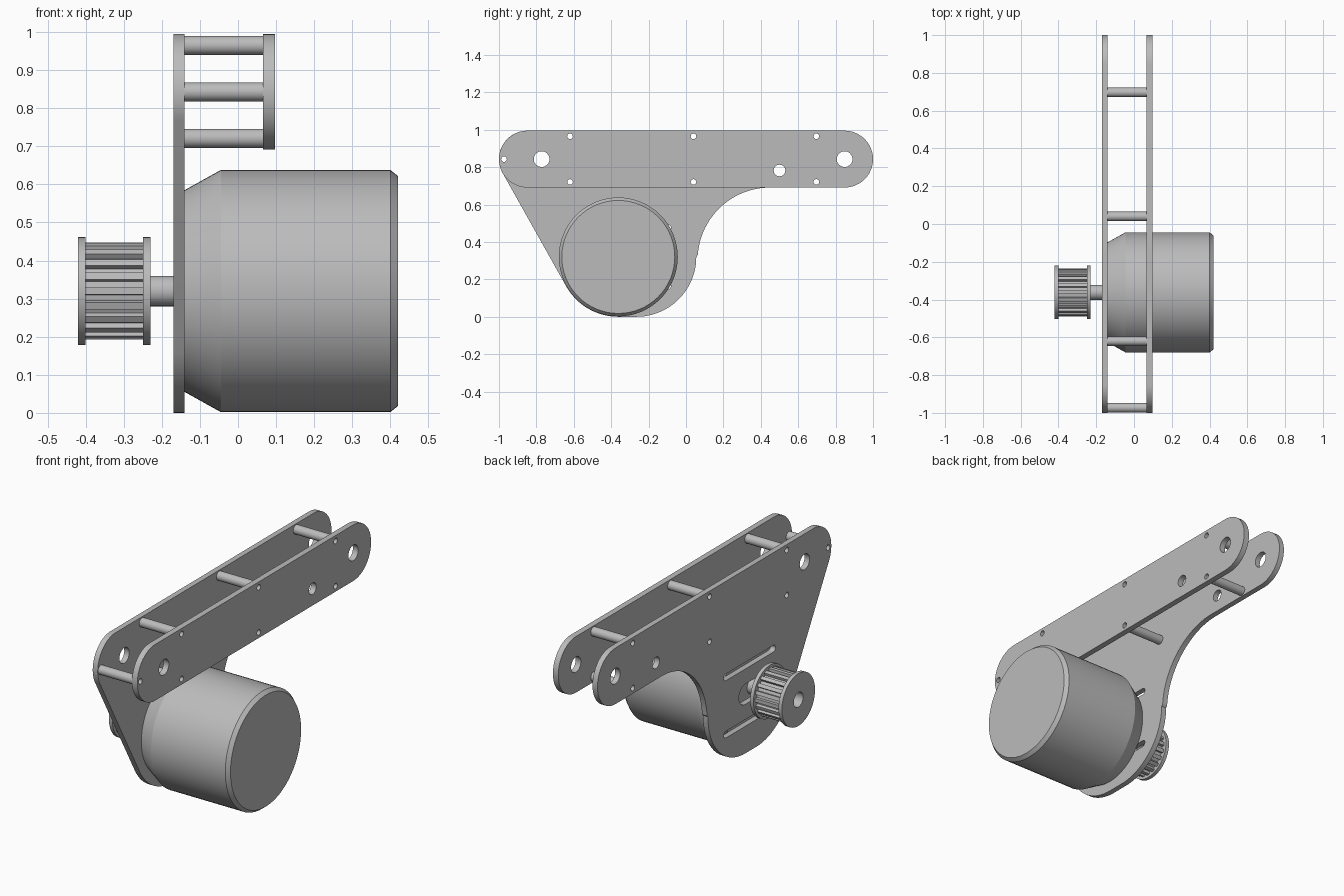
import bpy, bmesh
from math import radians, cos, sin, pi
from mathutils import Matrix

if "Cube" in bpy.data.objects:
    bpy.data.objects.remove(bpy.data.objects["Cube"], do_unlink=True)

grey = bpy.data.materials.new("plain_grey")
grey.use_nodes = True
colour = (0.5, 0.5, 0.5, 1)
grey.diffuse_color = colour
grey.node_tree.nodes["Principled BSDF"].inputs["Base Color"].default_value = colour


def add_object(name, mesh):
    mesh.name = name
    mesh.materials.clear()
    mesh.materials.append(grey)
    mesh.shade_smooth()
    mesh.set_sharp_from_angle(angle=radians(25))
    obj = bpy.data.objects.new(name, mesh)
    bpy.context.collection.objects.link(obj)
    return obj


def arc(y, z, r, start, end, steps=24):
    angles = [radians(start + (end - start) * i / steps) for i in range(steps + 1)]
    return [(y + r * cos(a), z + r * sin(a)) for a in angles]


def circle(y, z, r, steps=32):
    return arc(y, z, r, 0, 360, steps)[:-1]


def slot(y0, y1, z, r):
    return arc(y1, z, r, -90, 90, 12) + arc(y0, z, r, 90, 270, 12)


def extrude(name, x0, x1, loops):
    """Fill side-on (y, z) loops, with inner loops as holes, from x0 to x1."""
    curve = bpy.data.curves.new(name, "CURVE")
    curve.dimensions = "2D"
    curve.fill_mode = "BOTH"
    curve.extrude = (x1 - x0) / 2
    for loop in loops:
        spline = curve.splines.new("POLY")
        spline.points.add(len(loop) - 1)
        for point, (y, z) in zip(spline.points, loop):
            point.co = (y, z, 0, 1)
        spline.use_cyclic_u = True
    temp = bpy.data.objects.new("temp", curve)
    bpy.context.collection.objects.link(temp)
    deps = bpy.context.evaluated_depsgraph_get()
    mesh = bpy.data.meshes.new_from_object(temp.evaluated_get(deps))
    bpy.data.objects.remove(temp, do_unlink=True)
    bpy.data.curves.remove(curve)
    mesh.transform(Matrix(((0, 0, 1, (x0 + x1) / 2), (1, 0, 0, 0), (0, 1, 0, 0), (0, 0, 0, 1))))
    bm = bmesh.new()
    bm.from_mesh(mesh)
    bmesh.ops.remove_doubles(bm, verts=bm.verts, dist=0.0002)
    bmesh.ops.recalc_face_normals(bm, faces=bm.faces)
    bm.to_mesh(mesh)
    bm.free()
    return add_object(name, mesh)


def lathe(name, y, z, profile, steps=64):
    """Turn an (x, radius) profile around an axis along x."""
    bm = bmesh.new()
    rings = [[bm.verts.new((x, py, pz)) for py, pz in circle(y, z, r, steps)] for x, r in profile]
    for a, b in zip(rings, rings[1:]):
        for i in range(steps):
            j = (i + 1) % steps
            bm.faces.new((a[i], a[j], b[j], b[i]))
    bm.faces.new(rings[0])
    bm.faces.new(rings[-1])
    bmesh.ops.recalc_face_normals(bm, faces=bm.faces)
    mesh = bpy.data.meshes.new(name)
    bm.to_mesh(mesh)
    bm.free()
    return add_object(name, mesh)


# Shared positions
ARM_Z, ARM_R, ARM_Y = 0.843, 0.152, 0.848
AXIS_Y, AXIS_Z = -0.362, 0.32
INNER, OUTER = (-0.17, -0.14), (0.065, 0.097)
spacers = [(-0.973, ARM_Z)] + [(y, ARM_Z + s * 0.122) for y in (-0.62, 0.04, 0.697) for s in (-1, 1)]
holes = [circle(y, z, 0.015, 16) for y, z in spacers]
holes += [circle(-0.772, ARM_Z, 0.042), circle(ARM_Y, ARM_Z, 0.042), circle(0.5, 0.782, 0.031)]

# Outer arm plate
extrude("outer_plate", *OUTER,
        [arc(ARM_Y, ARM_Z, ARM_R, -90, 90) + arc(-ARM_Y, ARM_Z, ARM_R, 90, 270)] + holes)

# Inner plate with the lobe that carries the motor
outline = (arc(ARM_Y, ARM_Z, ARM_R, -90, 90) + arc(-ARM_Y, ARM_Z, ARM_R, 90, 210)
           + arc(AXIS_Y, AXIS_Z, 0.32, 210, 270) + arc(-0.265, AXIS_Z, 0.32, 270, 360)
           + arc(0.45, 0.303, 0.388, 176, 90))
slots = [slot(-0.505, -0.098, AXIS_Z + s * 0.155, 0.018) for s in (-1, 1)]
slots.append(slot(AXIS_Y, -0.265, AXIS_Z, 0.055))
extrude("inner_plate", *INNER, [outline] + holes + slots)

# Hollow spacers between the plates
for i, (y, z) in enumerate(spacers):
    extrude(f"spacer_{i + 1}", INNER[1], OUTER[0], [circle(y, z, 0.025, 24), circle(y, z, 0.015, 16)])

# Motor body and shaft
lathe("motor_body", AXIS_Y, AXIS_Z,
      [(-0.14, 0.265), (-0.045, 0.318), (0.40, 0.318), (0.42, 0.302)])
lathe("motor_shaft", AXIS_Y, AXIS_Z, [(-0.36, 0.04), (-0.13, 0.04)], 32)

# Toothed pulley with two flanges
bore = circle(AXIS_Y, AXIS_Z, 0.04)
teeth = []
for i in range(20):
    for part, r in ((-0.28, 0.112), (-0.24, 0.128), (0.24, 0.128), (0.28, 0.112)):
        a = 2 * pi * (i + part) / 20
        teeth.append((AXIS_Y + r * cos(a), AXIS_Z + r * sin(a)))
extrude("pulley_teeth", -0.40, -0.25, [teeth, bore])
for name, x in (("pulley_outer_flange", -0.42), ("pulley_inner_flange", -0.25)):
    extrude(name, x, x + 0.02, [circle(AXIS_Y, AXIS_Z, 0.142, 48), bore])
